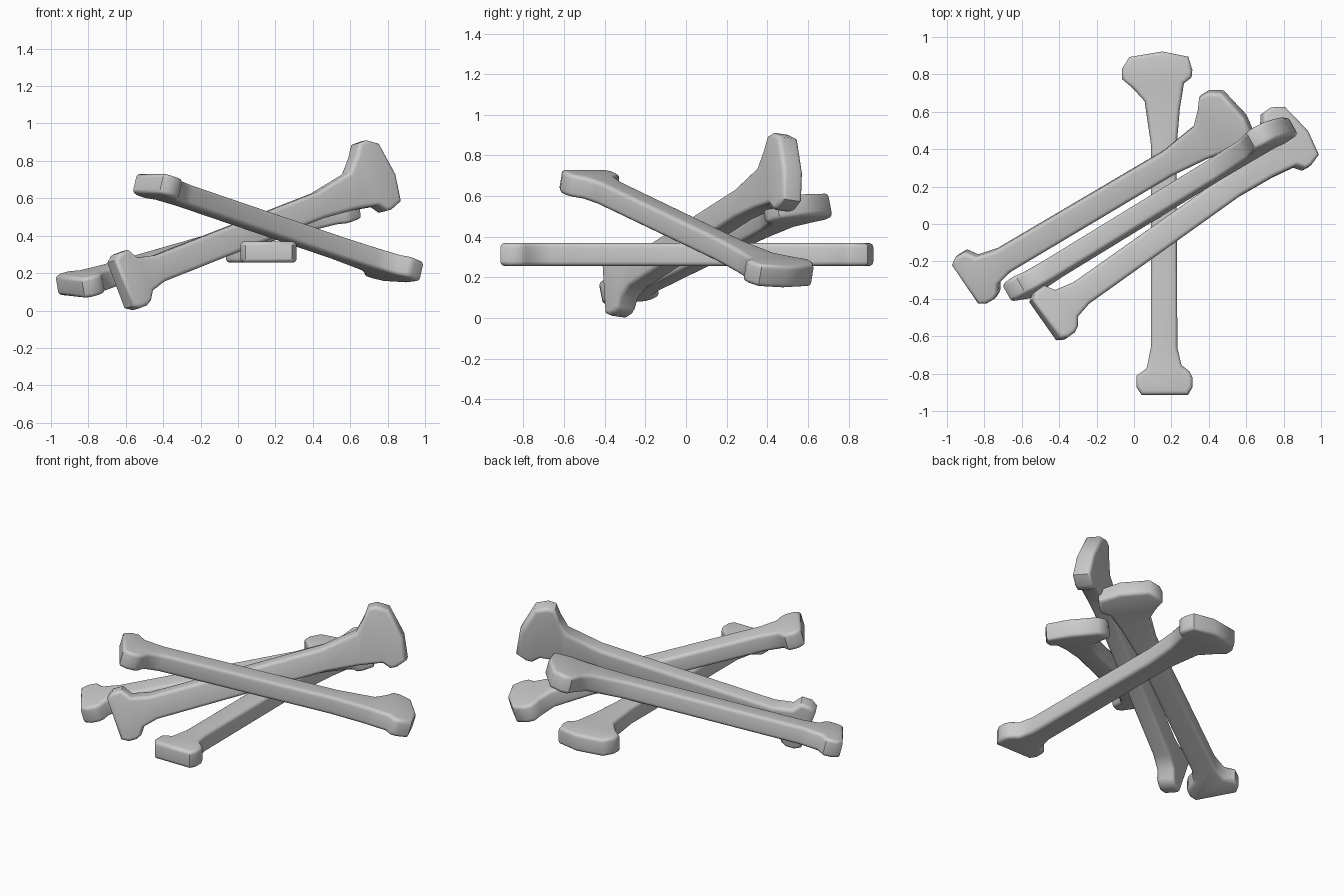
import bpy, bmesh, math
from mathutils import Vector

if "Cube" in bpy.data.objects:
    bpy.data.objects.remove(bpy.data.objects["Cube"])

# Bone outline: (sideways offset, fraction of length from knob end to wide end)
OUTLINE = [
    (-0.120, 0.000), (0.130, 0.000), (0.153, 0.022), (0.153, 0.050), (0.137, 0.068),
    (0.094, 0.086), (0.072, 0.137), (0.067, 0.718), (0.085, 0.833), (0.107, 0.907),
    (0.148, 0.925), (0.152, 0.946), (0.130, 0.985), (-0.008, 1.000), (-0.185, 0.984),
    (-0.225, 0.948), (-0.225, 0.920), (-0.170, 0.895), (-0.103, 0.855), (-0.070, 0.730),
    (-0.070, 0.137), (-0.093, 0.076), (-0.147, 0.056), (-0.147, 0.022),
]
THICK = 0.113


def bone(name, start, end, side):
    """Flat bone from its knob end to its wide end, with a sideways direction."""
    start, end, side = Vector(start), Vector(end), Vector(side)
    axis = end - start
    normal = side.cross(axis).normalized() * THICK
    bm = bmesh.new()
    verts = [bm.verts.new(start + side * s + axis * f - normal / 2) for s, f in OUTLINE]
    face = bm.faces.new(verts)
    top = bmesh.ops.extrude_face_region(bm, geom=[face])
    bmesh.ops.translate(bm, vec=normal,
                        verts=[g for g in top["geom"] if isinstance(g, bmesh.types.BMVert)])
    bmesh.ops.recalc_face_normals(bm, faces=bm.faces)
    # Round the upper and lower rims
    rims = [e for e in bm.edges if e.calc_face_angle(0) > math.radians(80)]
    bmesh.ops.bevel(bm, geom=rims, offset=0.022, segments=4, profile=0.5,
                    affect='EDGES', clamp_overlap=True)
    mesh = bpy.data.meshes.new(name)
    bm.to_mesh(mesh)
    bm.free()
    obj = bpy.data.objects.new(name, mesh)
    bpy.context.collection.objects.link(obj)
    bpy.ops.object.select_all(action='DESELECT')
    obj.select_set(True)
    bpy.context.view_layer.objects.active = obj
    bpy.ops.object.shade_smooth_by_angle(angle=math.radians(50))
    return obj


# Level bone running front to back
bone("level_bone", (0.16, -0.913, 0.3125), (0.16, 0.922, 0.3125), (1, 0, 0))
# Leaning bone at the back left, lying flat
bone("left_bone", (-0.90, -0.312, 0.126), (0.60, 0.571, 0.558), (0.56, -0.82, -0.06))
# Leaning bone in the middle, standing on edge
bone("middle_bone", (-0.635, -0.363, 0.144), (0.825, 0.53, 0.715), (0.37, 0.06, -0.98))
# Bone crossing the others, high on the left
bone("crossing_bone", (-0.483, -0.51, 0.68), (0.927, 0.486, 0.20), (0.575, -0.818, 0))
